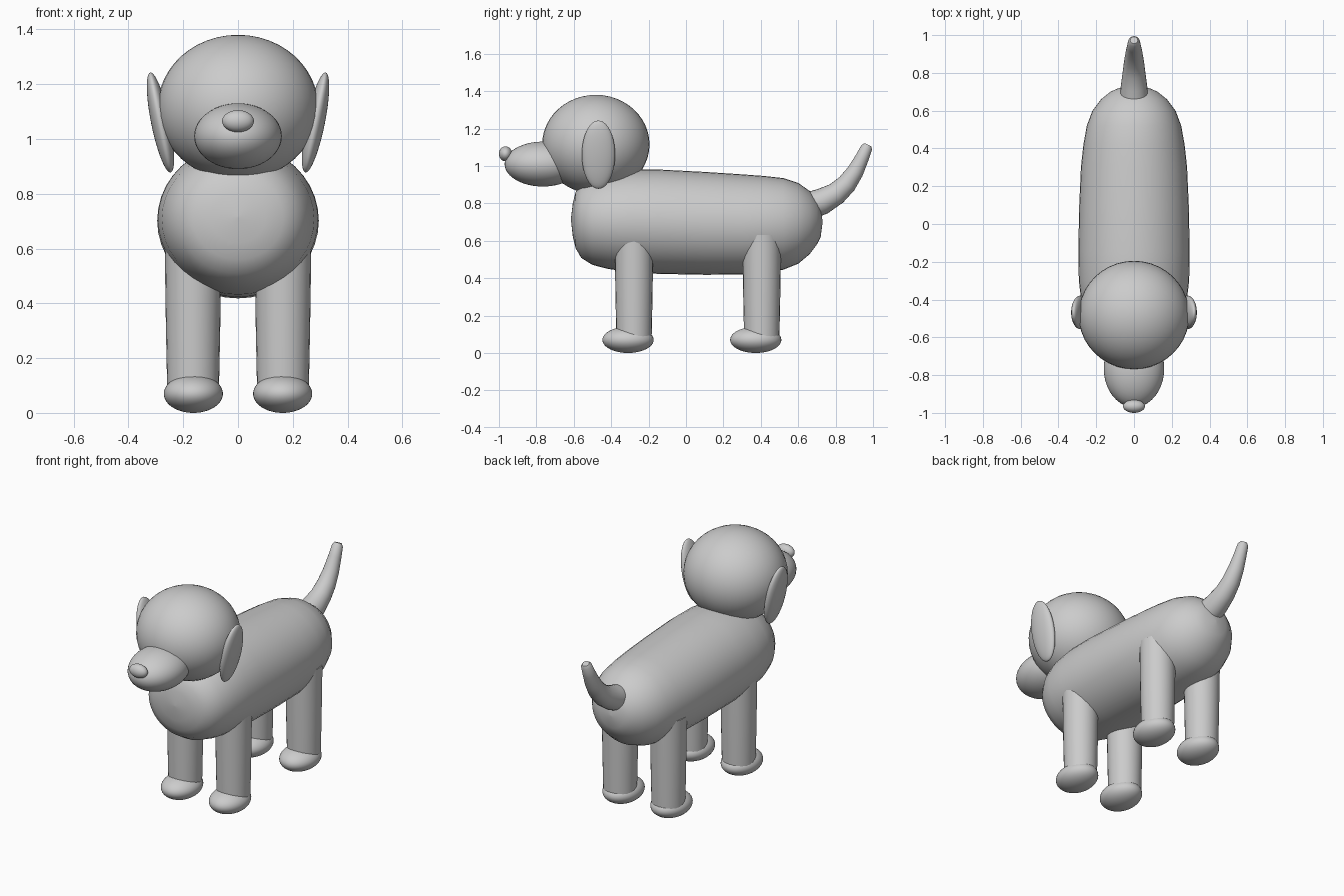
import bpy, bmesh, math
from mathutils import Vector, Matrix

cube = bpy.data.objects.get("Cube")
if cube:
    bpy.data.objects.remove(cube)

grey = bpy.data.materials.new("plain_grey")
grey.use_nodes = True
GREY = (0.6, 0.6, 0.6, 1)
grey.diffuse_color = GREY
grey.node_tree.nodes["Principled BSDF"].inputs["Base Color"].default_value = GREY


def finish(name, bm, sharp=50):
    bmesh.ops.recalc_face_normals(bm, faces=bm.faces)
    mesh = bpy.data.meshes.new(name)
    bm.to_mesh(mesh)
    bm.free()
    mesh.materials.append(grey)
    obj = bpy.data.objects.new(name, mesh)
    bpy.context.collection.objects.link(obj)
    bpy.ops.object.select_all(action='DESELECT')
    obj.select_set(True)
    bpy.context.view_layer.objects.active = obj
    bpy.ops.object.shade_smooth_by_angle(angle=math.radians(sharp))
    return obj


def ellipsoid(name, centre, radii, tilt=0):
    bm = bmesh.new()
    bmesh.ops.create_uvsphere(bm, u_segments=40, v_segments=24, radius=1)
    matrix = Matrix.Translation(centre) @ Matrix.Rotation(tilt, 4, 'Y') @ Matrix.Diagonal((*radii, 1))
    bmesh.ops.transform(bm, matrix=matrix, verts=bm.verts)
    return finish(name, bm)


def loft(name, sections, sides=40, sharp=50):
    """Skin elliptical rings: (centre, up axis, half width, half height)."""
    bm = bmesh.new()
    rings = []
    for centre, up, rx, rz in sections:
        angles = [2 * math.pi * i / sides for i in range(sides)]
        rings.append([bm.verts.new(Vector(centre) + Vector((rx * math.cos(a), 0, 0))
                                   + Vector(up) * rz * math.sin(a)) for a in angles])
    for a, b in zip(rings, rings[1:]):
        for i in range(sides):
            j = (i + 1) % sides
            bm.faces.new((a[i], a[j], b[j], b[i]))
    bm.faces.new(rings[0])
    bm.faces.new(rings[-1])
    return finish(name, bm, sharp)


# Body: y, centre height, half width, half height
body = [(-.615, .715, .004, .004), (-.605, .712, .10, .09), (-.59, .71, .165, .15),
        (-.56, .708, .215, .20), (-.5, .707, .252, .236), (-.42, .707, .278, .257),
        (-.3, .706, .292, .274), (-.15, .702, .295, .279), (.1, .693, .29, .275),
        (.3, .687, .281, .268), (.42, .688, .268, .258), (.52, .69, .25, .245),
        (.6, .693, .22, .216), (.66, .697, .175, .17), (.7, .70, .125, .12),
        (.72, .70, .08, .08), (.73, .70, .004, .004)]
loft("body", [((0, y, z), (0, 0, 1), rx, rz) for y, z, rx, rz in body])

# Tail: rings square to a curved path of y, z, radius
tail = [(.64, .78, .076), (.73, .811, .07), (.805, .853, .06), (.86, .905, .053),
        (.905, .97, .045), (.94, 1.04, .037), (.966, 1.098, .031), (.973, 1.113, .02)]
rings = []
for i, (y, z, r) in enumerate(tail):
    before, after = tail[max(i - 1, 0)], tail[min(i + 1, len(tail) - 1)]
    along = Vector((0, after[0] - before[0], after[1] - before[1])).normalized()
    rings.append(((0, y, z), (0, -along.z, along.y), r, r))
loft("tail", rings, 24)

# Head
ellipsoid("head", (0, -.482, 1.115), (.293, .287, .265))
ellipsoid("muzzle", (0, -.765, 1.01), (.16, .205, .12))
ellipsoid("nose", (0, -.965, 1.065), (.058, .035, .04))

# Paired parts
for side, s in (("left", 1), ("right", -1)):
    ellipsoid(f"{side}_ear", (s * .283, -.468, 1.06), (.034, .089, .186), s * math.radians(11.5))
    for end, y in (("front", -.278), ("hind", .405)):
        leg = [(.06, .094), (.3, .099), (.63, .104)]
        loft(f"{end}_{side}_leg", [((s * .164, y, z), (0, 1, 0), r, r) for z, r in leg], 24)
        ellipsoid(f"{end}_{side}_foot", (s * .163, y - .032, .07), (.108, .137, .07))
